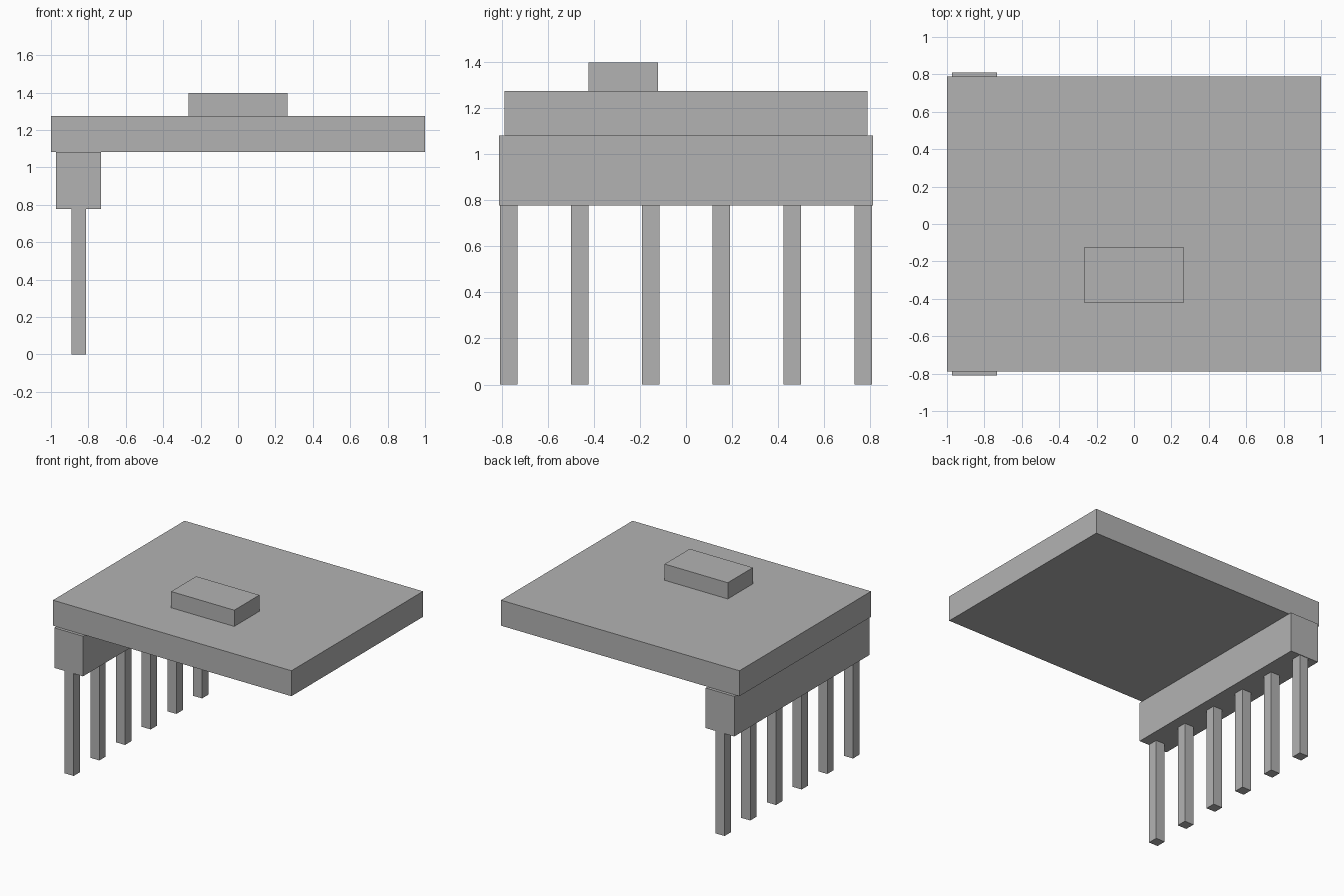
import bpy
import bmesh
from mathutils import Vector

default = bpy.data.objects.get("Cube")
if default:
    bpy.data.objects.remove(default, do_unlink=True)

# Single flat grey
grey = bpy.data.materials.new("plain grey")
grey.use_nodes = True
colour = (0.45, 0.45, 0.45, 1)
grey.diffuse_color = colour
grey.node_tree.nodes["Principled BSDF"].inputs["Base Color"].default_value = colour


def box(name, low, high):
    """Sharp-edged box between two opposite corners."""
    low, high = Vector(low), Vector(high)
    size = high - low
    bm = bmesh.new()
    bmesh.ops.create_cube(bm, size=1)
    bmesh.ops.scale(bm, vec=size, verts=bm.verts)
    mesh = bpy.data.meshes.new(name)
    bm.to_mesh(mesh)
    bm.free()
    mesh.materials.append(grey)
    obj = bpy.data.objects.new(name, mesh)
    obj.location = (low + high) / 2
    bpy.context.collection.objects.link(obj)
    return obj


# Board with a small component on top
box("board", (-1, -0.788, 1.082), (1, 0.788, 1.275))
box("top_component", (-0.265, -0.423, 1.275), (0.265, -0.122, 1.398))

# Header strip under the right edge
box("pin_header", (-0.973, -0.811, 0.778), (-0.732, 0.811, 1.082))

# Row of square pins
pin_count = 6
pin_reach = 0.769
pin_half = 0.038
for i in range(pin_count):
    y = -pin_reach + 2 * pin_reach * i / (pin_count - 1)
    box(f"pin_{i + 1}", (-0.889, y - pin_half, 0), (-0.813, y + pin_half, 0.778))
